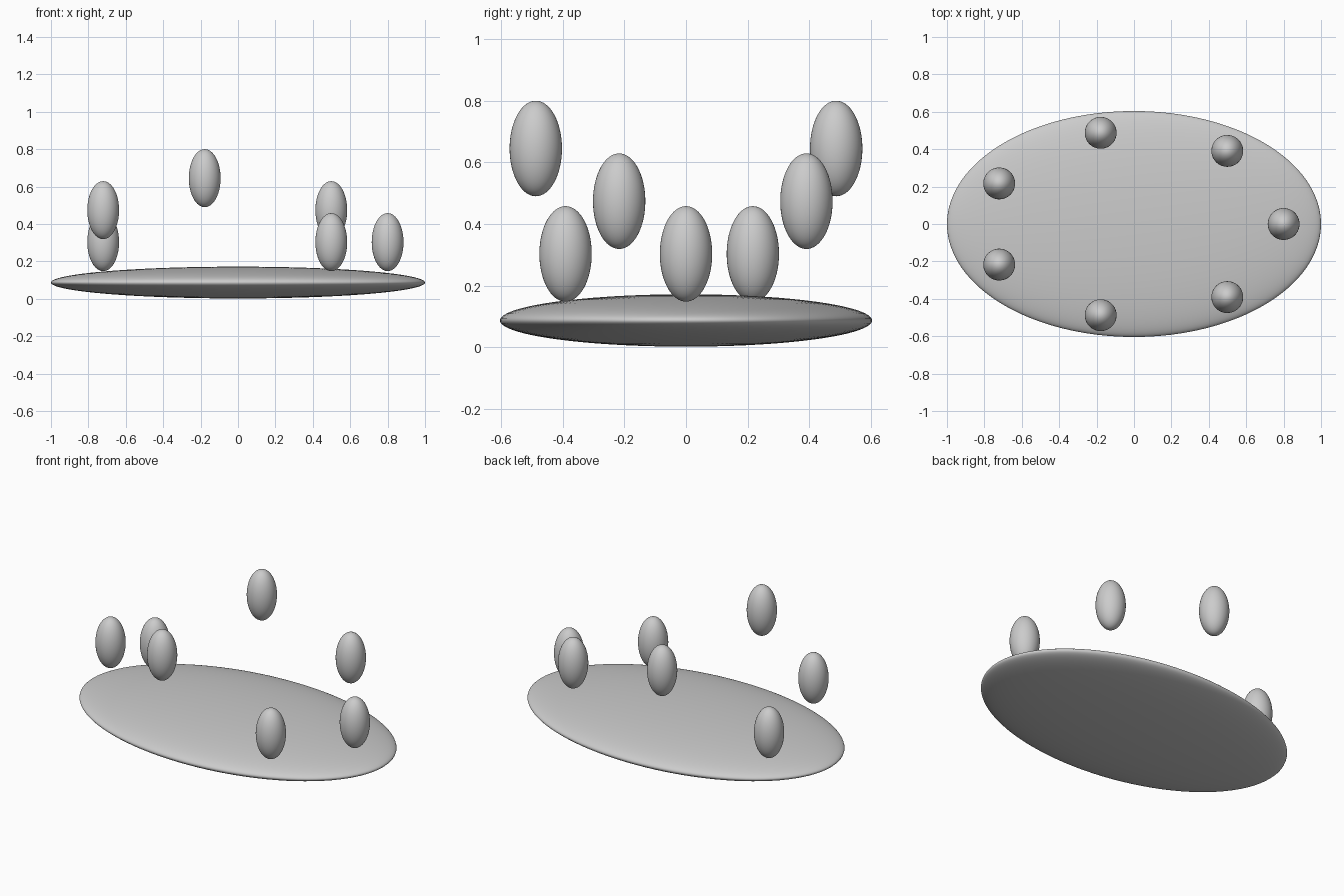
import bpy
import math

if "Cube" in bpy.data.objects:
    bpy.data.objects.remove(bpy.data.objects["Cube"])


def ellipsoid(name, centre, radii, segments=64, rings=32):
    bpy.ops.mesh.primitive_uv_sphere_add(segments=segments, ring_count=rings, radius=1, location=centre)
    ob = bpy.context.object
    ob.name = name
    ob.scale = radii
    bpy.ops.object.transform_apply(location=False, rotation=False, scale=True)
    bpy.ops.object.shade_smooth()
    return ob


# Flattened oval base
ellipsoid("oval_base", (0, 0, 0.087), (1.0, 0.604, 0.085), 96, 48)

# Seven floating pods on an oval ring, stepping through three heights
for i in range(7):
    a = 2 * math.pi * i / 7
    ellipsoid(f"floating_pod_{i + 1}",
              (0.8 * math.cos(a), 0.5 * math.sin(a), 0.303 + 0.171 * (i % 3)),
              (0.085, 0.085, 0.155))
